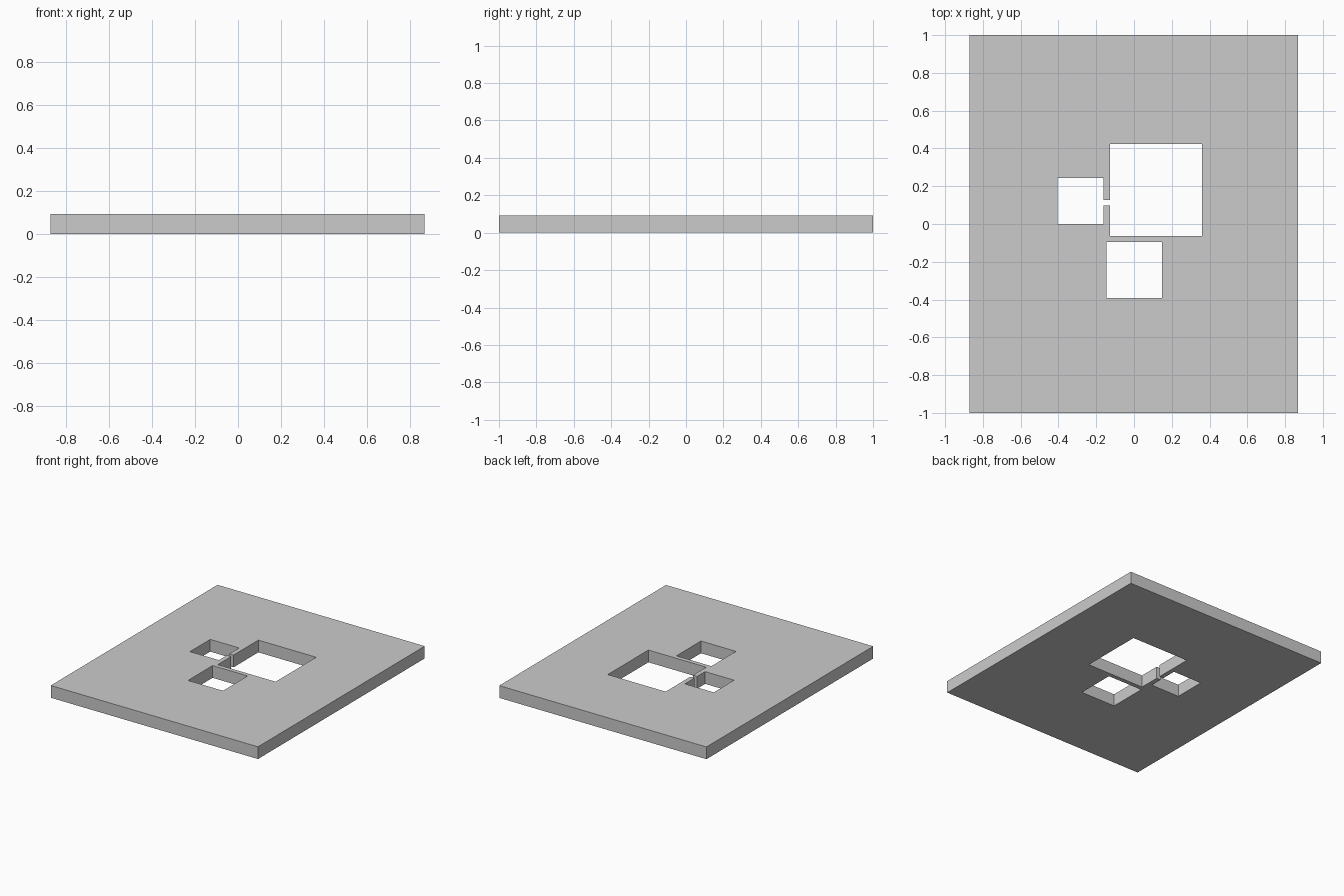
import bpy

if "Cube" in bpy.data.objects:
    bpy.data.objects.remove(bpy.data.objects["Cube"])

THICK = 0.093


def box(name, x0, x1, y0, y1, z0, z1):
    bpy.ops.mesh.primitive_cube_add(size=1, location=((x0 + x1) / 2, (y0 + y1) / 2, (z0 + z1) / 2))
    ob = bpy.context.object
    ob.name = name
    ob.scale = (x1 - x0, y1 - y0, z1 - z0)
    bpy.ops.object.transform_apply(location=True, rotation=True, scale=True)
    return ob


# Flat slab
plate = box("plate", -0.872, 0.868, -1, 1, 0, THICK)

# Square openings and the narrow slot joining two of them
openings = {
    "large_opening": (-0.126, 0.36, -0.063, 0.424),
    "small_opening": (-0.404, -0.161, 0.001, 0.244),
    "lower_opening": (-0.146, 0.148, -0.391, -0.096),
    "joining_slot": (-0.20, -0.09, 0.097, 0.127),
}
for name, (x0, x1, y0, y1) in openings.items():
    cutter = box(name, x0, x1, y0, y1, -0.1, THICK + 0.1)
    cutter.hide_render = True
    mod = plate.modifiers.new(name, "BOOLEAN")
    mod.operation = "DIFFERENCE"
    mod.solver = "EXACT"
    mod.object = cutter
    bpy.context.view_layer.objects.active = plate
    bpy.ops.object.modifier_apply(modifier=mod.name)
    bpy.data.objects.remove(cutter, do_unlink=True)
